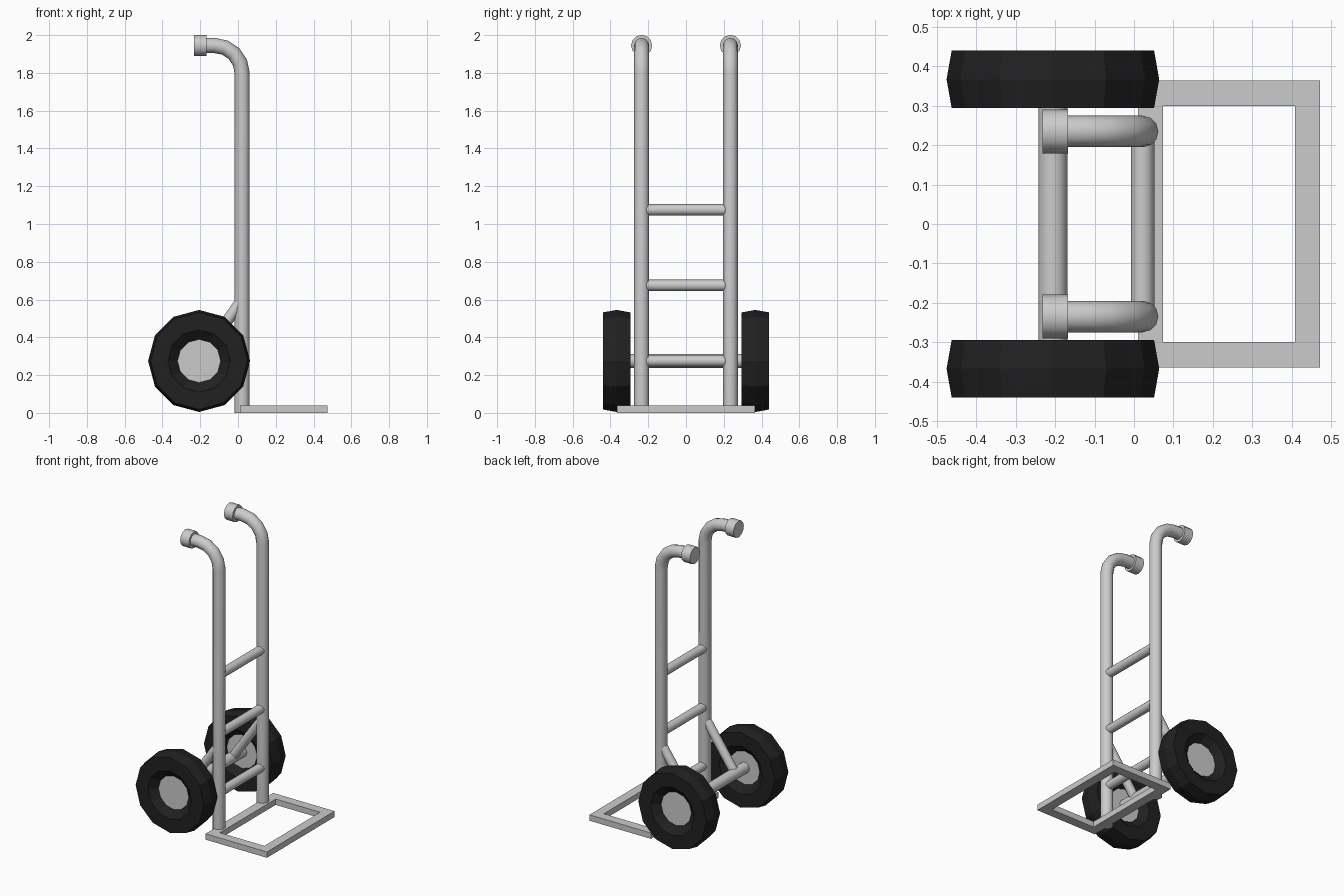
import bpy, bmesh
from math import sin, cos, pi, radians
from mathutils import Vector

if "Cube" in bpy.data.objects:
    bpy.data.objects.remove(bpy.data.objects["Cube"])

SIDE_Y = 0.235                    # uprights
AXLE = (-0.206, 0.275)            # axle x, z
WHEEL_Y = 0.3675


def finish(bm, name, smooth=False, mat=None):
    bmesh.ops.recalc_face_normals(bm, faces=bm.faces)
    me = bpy.data.meshes.new(name)
    bm.to_mesh(me)
    bm.free()
    ob = bpy.data.objects.new(name, me)
    bpy.context.collection.objects.link(ob)
    if mat:
        me.materials.append(mat)
    if smooth:
        bpy.ops.object.select_all(action='DESELECT')
        ob.select_set(True)
        bpy.context.view_layer.objects.active = ob
        bpy.ops.object.shade_smooth_by_angle(angle=radians(40))
    return ob


def tube(name, points, r, sides=12, smooth=True):
    """Sweep a round section along a path, capped at both ends."""
    pts = [Vector(p) for p in points]
    bm = bmesh.new()
    rings = []
    for i, p in enumerate(pts):
        t = Vector()
        if i > 0:
            t += (p - pts[i - 1]).normalized()
        if i < len(pts) - 1:
            t += (pts[i + 1] - p).normalized()
        t.normalize()
        ref = Vector((0, 1, 0)) if abs(t.y) < 0.9 else Vector((1, 0, 0))
        u = (ref - t * ref.dot(t)).normalized()
        v = t.cross(u)
        rings.append([bm.verts.new(p + r * (u * cos(a) + v * sin(a)))
                      for a in (2 * pi * k / sides for k in range(sides))])
    for a, b in zip(rings, rings[1:]):
        for k in range(sides):
            j = (k + 1) % sides
            bm.faces.new((a[k], a[j], b[j], b[k]))
    bm.faces.new(rings[0])
    bm.faces.new(rings[-1])
    return finish(bm, name, smooth)


def tyre(name, y, mat, sides=12):
    """Lathe a closed (radius, offset) profile around the axle."""
    profile = [(0.27, 0), (0.257, 0.073), (0.165, 0.073), (0.113, 0.03),
               (0.113, -0.03), (0.165, -0.073), (0.257, -0.073)]
    bm = bmesh.new()
    rings = [[bm.verts.new((AXLE[0] + r * cos(2 * pi * k / sides), y + o,
                            AXLE[1] + r * sin(2 * pi * k / sides)))
              for r, o in profile] for k in range(sides)]
    n = len(profile)
    for k in range(sides):
        a, b = rings[k], rings[(k + 1) % sides]
        for i in range(n):
            j = (i + 1) % n
            bm.faces.new((a[i], a[j], b[j], b[i]))
    return finish(bm, name, mat=mat)


# toe plate: open rectangular frame
def toe_frame(name, x0, x1, hy, w, h):
    bm = bmesh.new()
    rects = [(x0, x1, hy), (x0 + w, x1 - w, hy - w)]
    loops = [[[bm.verts.new(c) for c in
               ((a, -y, z), (b, -y, z), (b, y, z), (a, y, z))]
              for a, b, y in rects] for z in (0, h)]
    (lo_out, lo_in), (hi_out, hi_in) = loops
    for p, q in ((lo_out, lo_in), (hi_out, hi_in), (lo_out, hi_out), (lo_in, hi_in)):
        for i in range(4):
            j = (i + 1) % 4
            bm.faces.new((p[i], p[j], q[j], q[i]))
    return finish(bm, name)


rubber = bpy.data.materials.new("rubber")
rubber.diffuse_color = (0.015, 0.015, 0.015, 1)
rubber.use_nodes = True
rubber.node_tree.nodes["Principled BSDF"].inputs["Base Color"].default_value = rubber.diffuse_color

toe_frame("toe_plate", 0.01, 0.473, 0.364, 0.064, 0.04)

for side, s in (("left", 1), ("right", -1)):
    y = s * SIDE_Y
    # upright with bent handle
    bend = [(-0.125 + 0.147 * cos(a), y, 1.798 + 0.147 * sin(a))
            for a in (radians(22.5 * k) for k in range(5))]
    tube(f"upright_{side}", [(0.022, y, 0)] + bend + [(-0.2, y, 1.945)], 0.04)
    tube(f"grip_{side}", [(-0.167, y, 1.945), (-0.232, y, 1.945)], 0.056)
    # diagonal strut down to the axle
    tube(f"strut_{side}", [(0.022, y, 0.6), (AXLE[0], y, AXLE[1])], 0.03)
    # wheel
    wy = s * WHEEL_Y
    tyre(f"tyre_{side}", wy, rubber)
    tube(f"hub_{side}", [(AXLE[0], wy - 0.031, AXLE[1]),
                         (AXLE[0], wy + 0.031, AXLE[1])], 0.115, smooth=False)

# cross rungs and axle
for i, z in enumerate((0.275, 0.675, 1.075)):
    tube(f"rung_{i + 1}", [(0.022, -0.22, z), (0.022, 0.22, z)], 0.03)
tube("axle", [(AXLE[0], -0.36, AXLE[1]), (AXLE[0], 0.36, AXLE[1])], 0.037)
